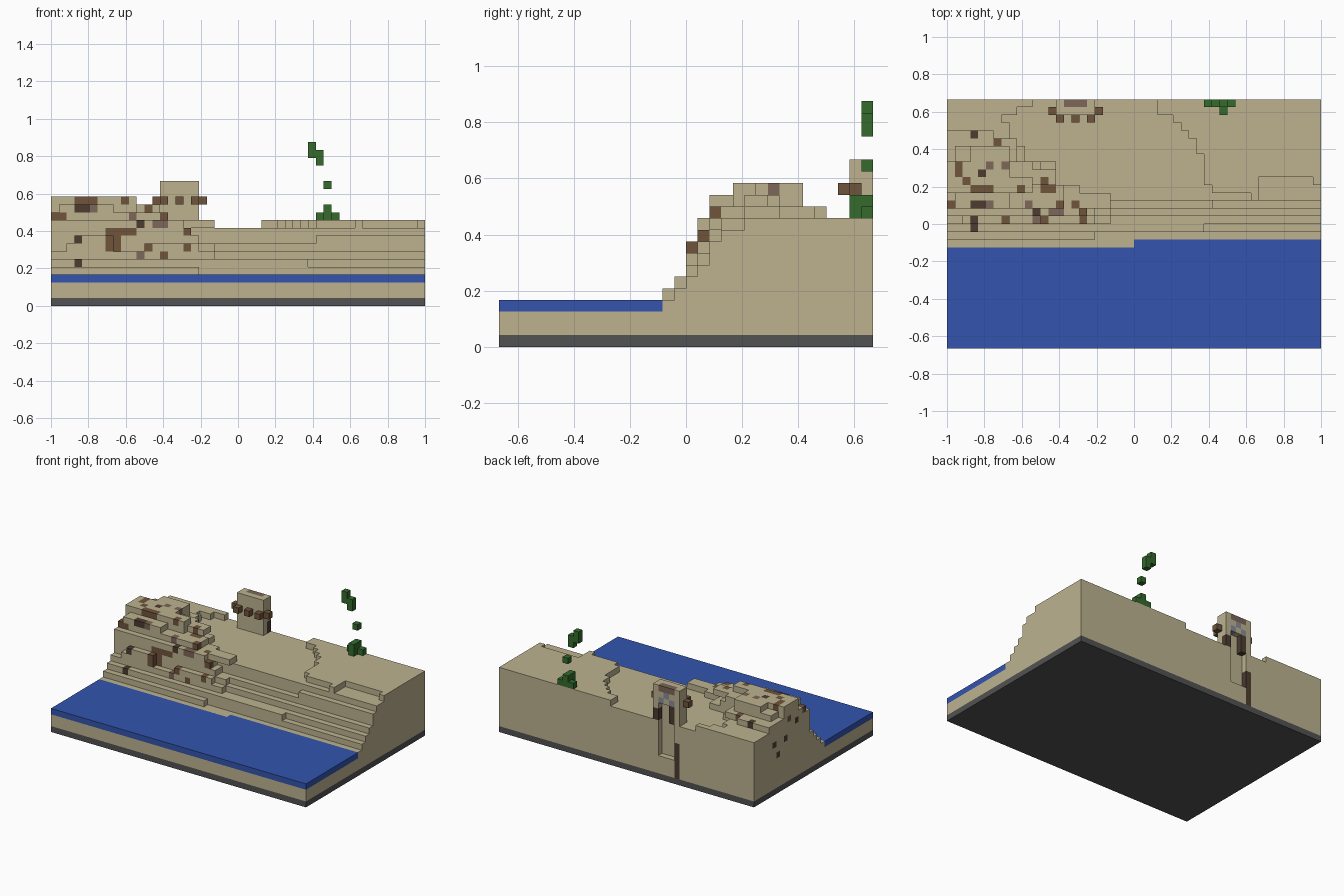
import bpy
import bmesh
from mathutils import Vector

cube = bpy.data.objects.get("Cube")
if cube:
    bpy.data.objects.remove(cube)

NX, NY = 48, 32
UNIT = 2 / NX
DIRECTIONS = [Vector(d) for d in
              ((1, 0, 0), (-1, 0, 0), (0, 1, 0), (0, -1, 0), (0, 0, 1), (0, 0, -1))]


def material(name, r, g, b):
    mat = bpy.data.materials.new(name)
    mat.use_nodes = True
    mat.diffuse_color = (r, g, b, 1)
    mat.node_tree.nodes["Principled BSDF"].inputs["Base Color"].default_value = (r, g, b, 1)
    return mat


PALETTE = {
    "sand": material("sand", .51, .45, .28),
    "water": material("water_blue", .033, .09, .43),
    "stone": material("dark_stone", .085, .085, .085),
    "brown": material("brown", .16, .09, .045),
    "dark": material("dark_brown", .075, .045, .03),
    "taupe": material("taupe", .2, .135, .095),
    "grey": material("blue_grey", .25, .26, .32),
    "leaf": material("leaf_green", .033, .145, .025),
}


def box(i0, i1, j0, j1, k0, k1):
    """All grid cells in a block."""
    return {(i, j, k) for i in range(i0, i1) for j in range(j0, j1) for k in range(k0, k1)}


def build(name, cells):
    """Skin a dictionary of cell -> colour with its exposed cube faces."""
    names = sorted(set(cells.values()))
    bm = bmesh.new()
    for cell, colour in cells.items():
        center = Vector(cell) + Vector((.5, .5, .5))
        for n in DIRECTIONS:
            if tuple(int(c) for c in Vector(cell) + n) in cells:
                continue
            u = Vector((n.y, n.z, n.x))
            v = n.cross(u)
            corners = [center + (n + a * u + b * v) / 2
                       for a, b in ((-1, -1), (1, -1), (1, 1), (-1, 1))]
            face = bm.faces.new([bm.verts.new(
                ((p.x - NX / 2) * UNIT, (p.y - NY / 2) * UNIT, p.z * UNIT)) for p in corners])
            face.material_index = names.index(colour)
    bmesh.ops.remove_doubles(bm, verts=bm.verts, dist=UNIT / 100)
    mesh = bpy.data.meshes.new(name)
    bm.to_mesh(mesh)
    bm.free()
    for colour in names:
        mesh.materials.append(PALETTE[colour])
    obj = bpy.data.objects.new(name, mesh)
    bpy.context.collection.objects.link(obj)
    return obj


def solid(cells, colour):
    return dict.fromkeys(cells, colour)


# Base slab
build("bedrock_base", solid(box(0, NX, 0, NY, 0, 1), "stone"))

# Shore terraces: layer -> (first column, last column, first row)
ground = box(0, NX, 0, NY, 1, 3)
TERRACES = {
    3: [(0, 24, 13), (24, NX, 14)],
    4: [(0, 19, 14), (19, NX, 15)],
    5: [(0, 33, 15), (33, NX, 16)],
    6: [(0, 21, 16), (21, NX, 17)],
    7: [(0, 21, 17), (2, 8, 16), (12, 19, 16), (21, NX, 18)],
    8: [(0, 19, 17), (3, 8, 16), (19, 34, 19), (34, NX, 18)],
    9: [(0, 18, 17), (18, NX, 19)],
}
for k, strips in TERRACES.items():
    for i0, i1, j0 in strips:
        ground |= box(i0, i1, j0, NY, k, k + 1)

# Raised east plateau with a stepped edge: (first column, first row)
for i, j in ((27, 30), (29, 29), (30, 28), (31, 27), (32, 25), (33, 22), (42, 22)):
    ground |= box(i, NX, j, NY, 10, 11)
ground |= box(33, 40, 21, 22, 10, 11) | box(34, 40, 20, 21, 10, 11)
ground |= box(47, NX, 21, 22, 10, 11) | box(39, 40, 19, 20, 10, 11)
ground -= box(40, 42, 20, 22, 10, 11)

# Stepped hill: layer -> rectangles
HILL = {
    10: [(0, 17, 17, 21), (0, 21, 18, 20), (0, 14, 20, 24), (0, 10, 24, 26),
         (0, 8, 26, 29), (0, 7, 28, 32), (0, 9, 30, 32), (0, 11, 31, 32)],
    11: [(0, 12, 18, 24), (0, 15, 18, 21), (0, 9, 24, 27), (0, 6, 27, 28)],
    12: [(1, 8, 18, 26), (0, 11, 20, 24), (11, 14, 21, 23)],
    13: [(0, 6, 20, 24), (3, 8, 20, 26), (8, 11, 20, 22)],
}
for k, rects in HILL.items():
    for rect in rects:
        ground |= box(*rect, k, k + 1)

# Slot cut into the back wall under the tower
ground -= box(15, 18, 31, 32, 4, 10) | box(14, 15, 31, 32, 1, 7)
terrain = solid(ground, "sand")

# Coloured rocks lying flush in the hill top
ROCKS = {
    "brown": [(1, 23), (1, 22), (2, 21), (6, 26), (3, 20), (4, 20), (5, 20), (9, 20),
              (12, 21), (12, 20), (13, 20), (16, 18), (17, 17), (14, 18)],
    "dark": [(3, 27), (3, 18), (3, 16), (4, 22)],
    "taupe": [(5, 23), (7, 23), (10, 18), (14, 17), (11, 16), (12, 16)],
}
for colour, columns in ROCKS.items():
    for i, j in columns:
        top = max(k for k in range(1, 16) if (i, j, k) in terrain)
        terrain[i, j, top] = colour

# Rocks showing in the cliff face and the west side
CLIFF = {
    "brown": box(7, 9, 16, 18, 7, 10) | box(9, 11, 16, 18, 9, 10) | box(0, 2, 18, 19, 11, 12)
    | box(12, 13, 16, 17, 7, 8) | box(14, 15, 15, 17, 6, 7) | box(17, 18, 16, 17, 7, 8)
    | box(0, 1, 22, 23, 11, 12),
    "dark": box(3, 4, 14, 16, 5, 6) | box(11, 12, 17, 18, 10, 11) | box(3, 5, 18, 19, 12, 13)
    | box(0, 1, 20, 21, 10, 11) | box(0, 1, 23, 24, 8, 9) | box(0, 1, 26, 27, 8, 9)
    | box(0, 1, 25, 26, 6, 7),
    "taupe": box(5, 6, 18, 19, 12, 13) | box(13, 14, 17, 18, 10, 11),
}
for colour, cells in CLIFF.items():
    for cell in cells & ground:
        terrain[cell] = colour
build("sand_terrain", terrain)

# Water sheet lying in front of the shore
build("water", solid(box(0, NX, 0, 14, 3, 4) - ground, "water"))

# Tower with coloured stones in its back
tower = solid(box(14, 19, 30, 32, 10, 16) - box(16, 18, 31, 32, 10, 13), "sand")
tower.update(solid(box(15, 18, 31, 32, 15, 16), "taupe"))
tower.update(solid(box(15, 16, 31, 32, 10, 13) | box(18, 19, 31, 32, 10, 12), "dark"))
tower.update(solid({(15, 31, 13), (17, 31, 13), (16, 31, 14)}, "grey"))
build("tower", tower)
build("tower_ledge_stones", solid(
    {(13, 30, 13), (19, 30, 13), (14, 29, 13), (16, 29, 13), (18, 29, 13),
     (14, 30, 12), (16, 30, 12), (17, 30, 12)}, "brown"))
build("slot_trunk", solid(box(14, 15, 31, 32, 1, 7) | box(18, 19, 31, 32, 9, 10), "dark"))

# Leaf blocks: a shrub on the ground and pieces hanging above it
build("shrub", solid(box(34, 37, 31, 32, 11, 12) | box(35, 36, 30, 32, 11, 13), "leaf"))
build("hanging_leaf", solid(box(35, 36, 31, 32, 15, 16), "leaf"))
build("top_leaves", solid(box(33, 34, 31, 32, 19, 21) | box(34, 35, 31, 32, 18, 20), "leaf"))
